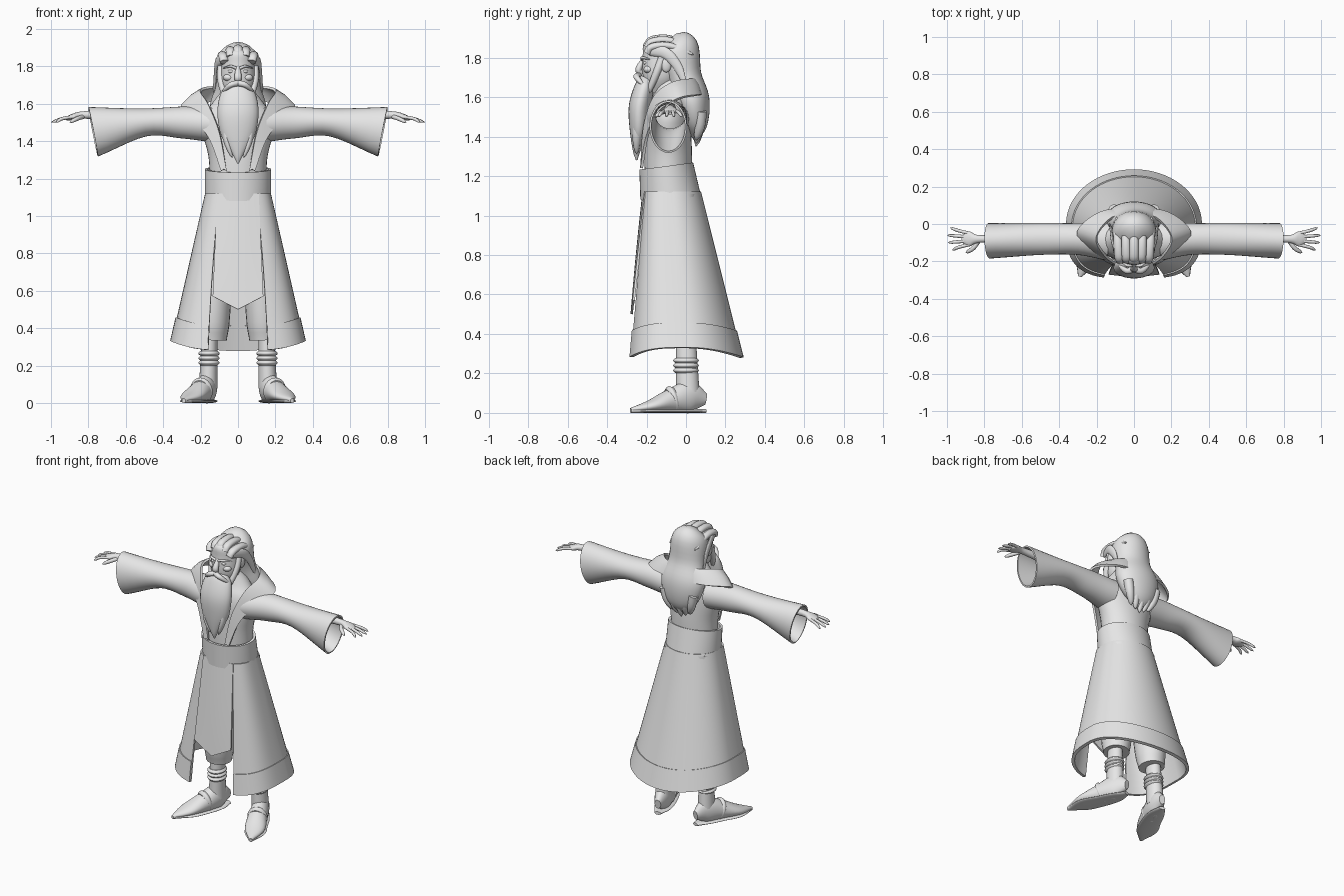
import bpy, bmesh, math
from mathutils import Vector

if "Cube" in bpy.data.objects:
    bpy.data.objects.remove(bpy.data.objects["Cube"])

grey = bpy.data.materials.new("plain grey")
grey.use_nodes = True
grey.diffuse_color = (0.8, 0.8, 0.8, 1)
grey.node_tree.nodes["Principled BSDF"].inputs["Base Color"].default_value = grey.diffuse_color
parts = []
FRONT_BACK, UPWARD = Vector((0, 1, 0)), Vector((0, 0, 1))


def smooth_path(points, steps=5):
    """Catmull-Rom interpolation of tuples of any length."""
    first = [2 * a - b for a, b in zip(points[0], points[1])]
    last = [2 * a - b for a, b in zip(points[-1], points[-2])]
    padded = [first, *points, last]
    result = []
    for i in range(len(points) - 1):
        for step in range(steps):
            t = step / steps
            result.append([b + 0.5 * t * (c - a + t * (2 * a - 5 * b + 4 * c - d + t * (3 * (b - c) + d - a)))
                           for a, b, c, d in zip(*padded[i:i + 4])])
    return result + [points[-1]]


def add_mesh(name, rows, wrap=False, caps=False, thick=0):
    """Object skinned over rows of points."""
    bm = bmesh.new()
    grid = [[bm.verts.new(co) for co in row] for row in rows]
    count = len(grid[0])
    for lower, upper in zip(grid, grid[1:]):
        for j in range(count if wrap else count - 1):
            k = (j + 1) % count
            bm.faces.new((lower[j], lower[k], upper[k], upper[j]))
    if caps:
        bm.faces.new(grid[0])
        bm.faces.new(grid[-1])
    mesh = bpy.data.meshes.new(name)
    bm.to_mesh(mesh)
    bm.free()
    ob = bpy.data.objects.new(name, mesh)
    bpy.context.collection.objects.link(ob)
    mesh.materials.append(grey)
    if thick:
        cloth = ob.modifiers.new("cloth", "SOLIDIFY")
        cloth.thickness, cloth.offset = thick, 0
    parts.append(ob)


def tube(name, points, up=FRONT_BACK, sides=24, steps=5, thick=0, flip=1):
    """Loft of ellipses; each point is x, y, z, side radius, up radius."""
    path = smooth_path(points, steps)
    rows = []
    for i, (x, y, z, wide, deep) in enumerate(path):
        before, after = path[max(i - 1, 0)], path[min(i + 1, len(path) - 1)]
        along = (Vector(after[:3]) - Vector(before[:3])).normalized()
        across = along.cross(up).normalized()
        top = across.cross(along)
        ring = []
        for j in range(sides):
            turn = math.tau * j / sides
            co = Vector((x, y, z)) + across * math.cos(turn) * wide + top * math.sin(turn) * deep
            ring.append((co.x * flip, co.y, co.z))
        rows.append(ring)
    add_mesh(name, rows, wrap=True, caps=not thick, thick=thick)


def column(name, points, **options):
    """Upright tube on the centre line; each point is y, z, width, depth."""
    tube(name, [(0, *point) for point in points], **options)


def lock(name, path, wide, deep, blunt=2, up=UPWARD, flip=1):
    """Tapering strand; a higher blunt value keeps it thick for longer."""
    path = smooth_path(path)
    points = []
    for i, place in enumerate(path):
        size = math.sqrt(max(1 - (i / (len(path) - 1)) ** blunt, 0.003))
        points.append((*place, wide * size, deep * size))
    tube(name, points, up=up, sides=12, steps=1, flip=flip)


def pair(build, name, *shape, **options):
    for label, flip in (("left_", 1), ("right_", -1)):
        build(label + name, *shape, flip=flip, **options)


def ball(name, place, size, flip=1):
    bpy.ops.mesh.primitive_uv_sphere_add(segments=16, ring_count=10, radius=1,
                                         location=(place[0] * flip, *place[1:]))
    ob = bpy.context.object
    ob.name, ob.scale = name, size
    ob.data.materials.append(grey)
    parts.append(ob)


# Torso and sash
column("torso", [(-.09, 1.2, .15, .12), (-.09, 1.33, .16, .12), (-.09, 1.5, .2, .11),
                 (-.08, 1.6, .14, .09), (-.09, 1.7, .06, .06)], sides=32)
column("sash", [(-.08, 1.1, .17, .145), (-.1, 1.25, .17, .13)], sides=40, thick=.015)


# Open skirt: a cone whose front half is squarer than its back half
def skirt_row(t, grow=1):
    row = []
    gap = .42 - .15 * t
    wide, deep, middle = .17 + .18 * t, .14 + .14 * t, -.07 * (1 - t)
    for j in range(61):
        turn = gap + (math.tau - 2 * gap) * j / 60
        s, c = math.sin(turn), math.cos(turn)
        power = .6 if c > 0 else 1
        x = wide * math.copysign(abs(s) ** power, s)
        y = middle - deep * math.copysign(abs(c) ** power, c)
        bottom = .28 + .05 * s * s
        row.append((x * grow, y * grow, 1.12 + (bottom - 1.12) * t))
    return row


add_mesh("skirt", [skirt_row(i / 16) for i in range(17)], thick=.012)
add_mesh("hem_band", [skirt_row(1 - i / 25, grow=1.01) for i in range(5)], thick=.02)

# Pointed front panel hanging from the sash
rows = []
for i in range(11):
    t = i / 10
    rows.append([(k * (.11 + .025 * t), -.215 - .06 * t + .01 * k * k,
                  1.12 - .55 * t - .07 * t ** 3 * (1 - abs(k))) for k in (-1, -.5, 0, .5, 1)])
add_mesh("front_panel", rows, thick=.012)

# Wide collar running down into lapels
half = [(.06, -.225, 1.24), (.1, -.21, 1.45), (.16, -.16, 1.6), (.2, -.07, 1.67), (.12, .03, 1.69), (0, .05, 1.69)]
rows = []
for x, y, z in smooth_path(half + [(-x, y, z) for x, y, z in half[-2::-1]]):
    spread = min(max((z - 1.24) / .4, 0), 1)
    edge = Vector((x, y, z))
    rim = Vector((x * 1.5, y + .03 * spread, z - .08 * spread))
    rows.append([edge, edge.lerp(rim, .5) + UPWARD * .01, rim])
add_mesh("collar", rows, thick=.014)

# Sleeves, hands and fingers
pair(tube, "sleeve", [(.14, -.09, 1.49, .1, .09), (.3, -.08, 1.5, .08, .08), (.5, -.08, 1.5, .08, .07),
                      (.775, -.09, 1.45, .09, .13)], up=UPWARD, sides=32, thick=.01)
pair(tube, "hand", [(.6, -.08, 1.54, .03, .03), (.82, -.08, 1.54, .02, .02), (.88, -.08, 1.53, .04, .017),
                    (.92, -.08, 1.52, .02, .01)], up=UPWARD)
for k, finger in enumerate(("little", "ring", "middle", "index")):
    base = -.05 - .02 * k
    fan = .02 * (1.5 - k)
    pair(lock, finger + "_finger", [(.88, base, 1.53), (.94, base + fan / 2, 1.52),
                                    (1 - .01 * (k - 1.3) ** 2, base + fan, 1.5)], .009, .009, blunt=6)
pair(lock, "thumb", [(.83, -.09, 1.53), (.86, -.13, 1.52), (.9, -.155, 1.5)], .012, .012, blunt=5)

# Trousers, boots and rolled cuffs
pair(tube, "trouser_leg", [(.09, -.05, 1.1, .08, .1), (.13, -.01, .5, .09, .1), (.14, 0, .34, .08, .08)])
pair(tube, "boot_shaft", [(.15, 0, .38, .04, .05), (.16, .01, .08, .05, .06)])
foot = [(.14, .1, .07, .02, .03), (.16, .02, .08, .05, .08), (.2, -.08, .06, .06, .06),
        (.25, -.18, .035, .06, .03), (.29, -.28, .015, .01, .01)]
pair(tube, "boot_foot", foot, up=UPWARD)
pair(tube, "boot_sole", [(x, y, .01, wide * 1.05, .01) for x, y, z, wide, deep in foot], up=UPWARD)
for k in range(3):
    pair(tube, "boot_cuff_%d" % (k + 1),
         [(.155, 0, .215 + .025 * k + .014 * d, .057 - .012 * abs(d), .065 - .012 * abs(d)) for d in (-1, 0, 1)])
pair(tube, "instep_strap", [(.195 + .006 * d, -.07 - .016 * d, .067 - .005 * d, .063 - .01 * abs(d),
                             .071 - .01 * abs(d)) for d in (-1, 0, 1)], up=UPWARD)

# Head and face
column("head", [(-.13, 1.62, .05, .06), (-.13, 1.7, .09, .09), (-.12, 1.8, .09, .1), (-.11, 1.86, .08, .1),
                (-.1, 1.9, .02, .02)])
column("nose", [(-.21, 1.8, .01, .01), (-.24, 1.74, .02, .017), (-.22, 1.72, .01, .01)])
pair(lock, "brow", [(.01, -.22, 1.79), (.04, -.22, 1.8), (.08, -.18, 1.79)], .009, .008)
pair(ball, "eye", (.037, -.205, 1.773), (.017, .012, .01))
pair(ball, "cheek", (.05, -.19, 1.74), (.03, .025, .02))
pair(ball, "ear", (.1, -.1, 1.765), (.015, .026, .04))

# Beard, sideburns and moustache
column("beard", [(-.19, 1.69, .06, .04), (-.21, 1.65, .095, .05), (-.235, 1.55, .11, .055), (-.24, 1.43, .09, .045),
                 (-.25, 1.33, .03, .02), (-.25, 1.28, .004, .004)])
pair(lock, "sideburn", [(.09, -.12, 1.8), (.09, -.15, 1.72), (.06, -.2, 1.6)], .02, .02, blunt=4, up=FRONT_BACK)
pair(lock, "moustache", [(0, -.24, 1.71), (.04, -.25, 1.7), (.085, -.215, 1.66)], .017, .016, blunt=3)
pair(lock, "beard_wisp", [(.07, -.24, 1.5), (.06, -.25, 1.4), (.03, -.25, 1.31)], .02, .025, up=FRONT_BACK)

# Long hair down the back with swept locks
column("back_hair", [(-.08, 1.9, .03, .04), (-.05, 1.85, .11, .11), (-.01, 1.7, .12, .09), (.03, 1.58, .15, .09),
                     (.05, 1.46, .11, .06), (.05, 1.38, .02, .01)], sides=32)
for k in range(-2, 3):
    x, dip = .036 * k, .009 * k * k
    lock("top_lock_%d" % (k + 3), [(x, -.195, 1.86 - dip), (x * 1.1, -.17, 1.89 - dip), (x * 1.2, -.08, 1.895 - dip),
                                   (x * 1.3, .04, 1.85 - dip)], .026, .02, blunt=4)
    x, rise = .045 * k, .015 * abs(k)
    lock("hair_tip_%d" % (k + 3), [(x * 1.2, .075, 1.53), (x, .07, 1.45), (x * .7, .05, 1.35 + rise)],
         .03, .03, up=FRONT_BACK)
pair(lock, "temple_lock", [(.08, -.18, 1.84), (.11, -.1, 1.82), (.12, -.04, 1.75), (.13, 0, 1.65)], .012, .03)

# Bake thickness, fix normals and shade
bpy.ops.object.select_all(action="DESELECT")
for ob in parts:
    ob.select_set(True)
bpy.context.view_layer.objects.active = parts[0]
bpy.ops.object.convert(target="MESH")
for ob in parts:
    bm = bmesh.new()
    bm.from_mesh(ob.data)
    bmesh.ops.recalc_face_normals(bm, faces=bm.faces)
    bm.to_mesh(ob.data)
    bm.free()
bpy.ops.object.shade_smooth_by_angle(angle=math.radians(45))
